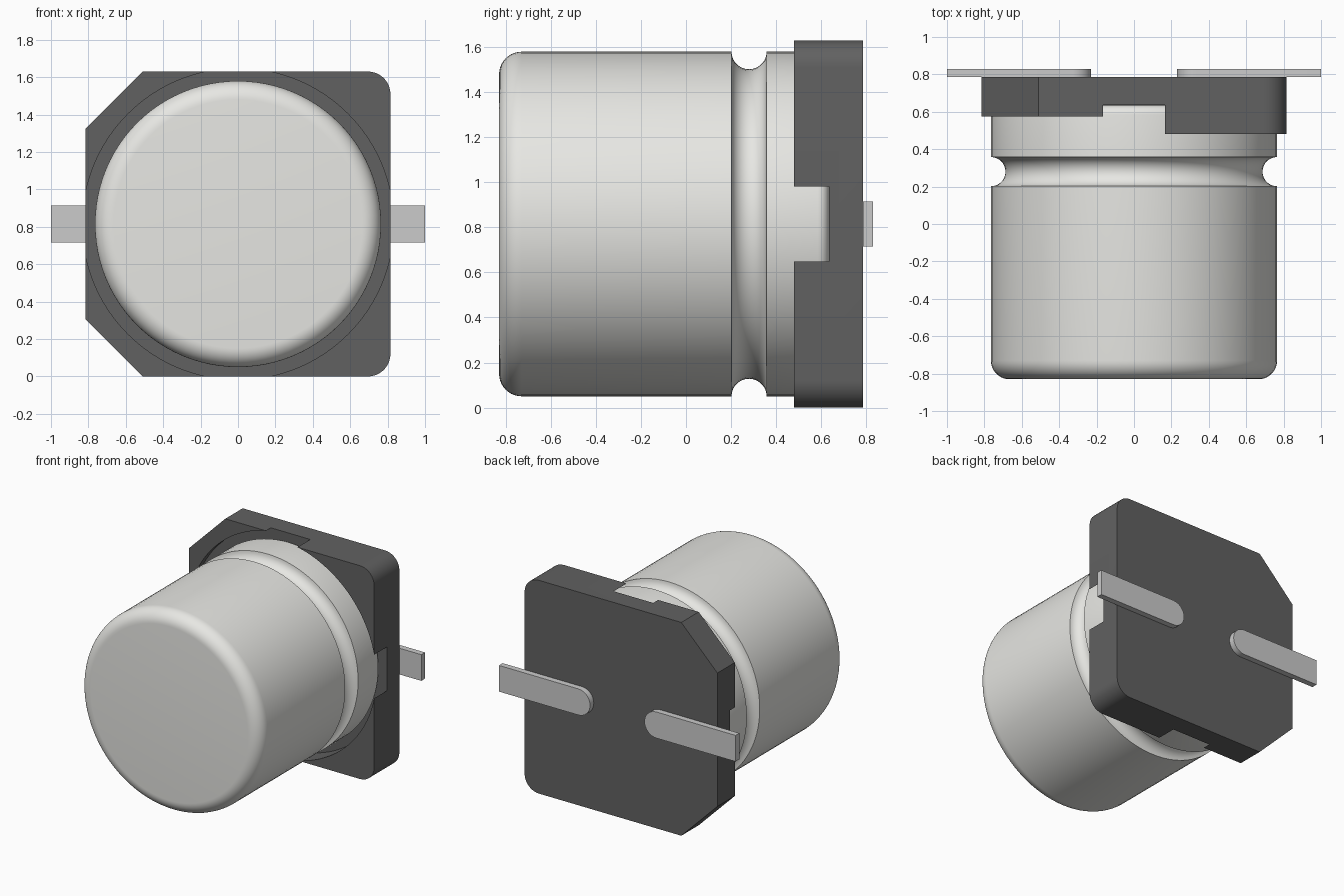
import bpy, bmesh
from math import sin, cos, pi, radians

if "Cube" in bpy.data.objects:
    bpy.data.objects.remove(bpy.data.objects["Cube"])

CZ = 0.815   # height of the can axis
H = 0.815    # half-size of the square base


def arc(cx, cy, r, a0, a1, n):
    """Points on an arc, angles in degrees."""
    return [(cx + r * cos(radians(a0 + (a1 - a0) * i / n)),
             cy + r * sin(radians(a0 + (a1 - a0) * i / n))) for i in range(n + 1)]


def finish(name, bm, color=None):
    bmesh.ops.recalc_face_normals(bm, faces=bm.faces)
    mesh = bpy.data.meshes.new(name)
    bm.to_mesh(mesh)
    bm.free()
    ob = bpy.data.objects.new(name, mesh)
    bpy.context.collection.objects.link(ob)
    if color:
        mat = bpy.data.materials.new(name)
        mat.diffuse_color = color
        mat.use_nodes = True
        mat.node_tree.nodes["Principled BSDF"].inputs["Base Color"].default_value = mat.diffuse_color
        mesh.materials.append(mat)
    return ob


def prism(name, outline, y0, y1, color=None):
    """Extrude an (x, z) outline, centred on the can axis, from y0 to y1."""
    bm = bmesh.new()
    face = bm.faces.new([bm.verts.new((x, y0, CZ + z)) for x, z in outline])
    ext = bmesh.ops.extrude_face_region(bm, geom=[face])
    verts = [v for v in ext["geom"] if isinstance(v, bmesh.types.BMVert)]
    bmesh.ops.translate(bm, verts=verts, vec=(0, y1 - y0, 0))
    return finish(name, bm, color)


def lathe(name, profile, n=96, color=None):
    """Revolve a (radius, y) profile round the can axis and cap both ends."""
    bm = bmesh.new()
    rings = [[bm.verts.new((r * cos(2 * pi * i / n), y, CZ + r * sin(2 * pi * i / n)))
              for i in range(n)] for r, y in profile]
    for a, b in zip(rings, rings[1:]):
        for i in range(n):
            j = (i + 1) % n
            bm.faces.new((a[i], a[j], b[j], b[i]))
    bm.faces.new(rings[0])
    bm.faces.new(rings[-1])
    return finish(name, bm, color)


def activate(ob):
    bpy.ops.object.select_all(action='DESELECT')
    ob.select_set(True)
    bpy.context.view_layer.objects.active = ob


def cut(ob, cutter):
    mod = ob.modifiers.new("cut", 'BOOLEAN')
    mod.operation, mod.solver, mod.object = 'DIFFERENCE', 'EXACT', cutter
    activate(ob)
    bpy.ops.object.modifier_apply(modifier=mod.name)
    bpy.data.objects.remove(cutter)


def smooth(ob):
    activate(ob)
    bpy.ops.object.shade_smooth_by_angle(angle=radians(30))


# can: rounded front edge, half-round crimp groove, small rounded rear edge
R = 0.765
can = lathe("can",
            arc(R - 0.1, -0.73, 0.1, -90, 0, 10)
            + arc(R, 0.28, 0.078, 270, 90, 14)
            + arc(R - 0.05, 0.585, 0.05, 0, 90, 6),
            color=(0.8, 0.8, 0.77, 1))
smooth(can)

# base: two chamfered corners on the left, two rounded on the right
c = 0.305
base = prism("base",
             arc(H - 0.12, -H + 0.12, 0.12, -90, 0, 10)
             + arc(H - 0.12, H - 0.12, 0.12, 0, 90, 10)
             + [(-H + c, H), (-H, H - c), (-H, -H + c), (-H + c, -H)],
             0.48, 0.785, (0.12, 0.12, 0.12, 1))
# round seat for the can, breaking through the middle of each side
cut(base, lathe("seat_cutter", [(0.832, 0.3), (0.832, 0.635)], 128))
# lower rim on the chamfered side
cut(base, prism("rim_cutter", [(-1, -1), (0, -1), (0, 1), (-1, 1)], 0.3, 0.575))
smooth(base)

# flat leads with round inner ends
for side, s in (("left", -1), ("right", 1)):
    outline = [(1.0, -0.1)] + [(1.0, 0.1)] + arc(0.33, 0, 0.1, 90, 270, 16)
    lead = prism(side + "_lead", [(s * x, z) for x, z in outline],
                 0.785, 0.83, (0.7, 0.7, 0.67, 1))
    smooth(lead)
